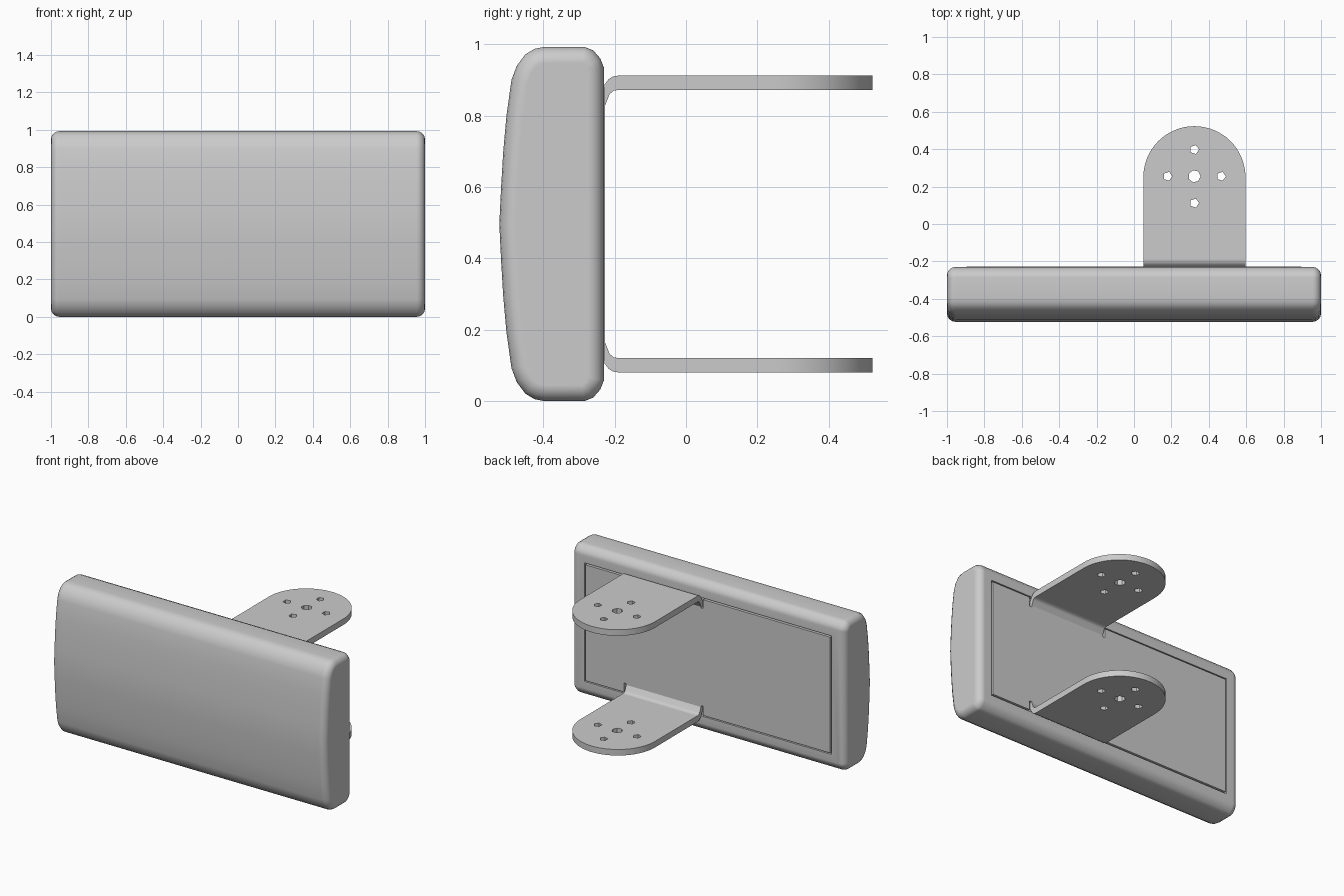
import bpy, bmesh
from math import sin, cos, pi, radians
from mathutils import Vector

if "Cube" in bpy.data.objects:
    bpy.data.objects.remove(bpy.data.objects["Cube"], do_unlink=True)

MID = 0.4965              # mirror height of the whole model
X0, X1 = 0.05, 0.596      # bracket tab width
XC, R = (X0 + X1) / 2, (X1 - X0) / 2

grey = bpy.data.materials.new("plain_grey")
grey.use_nodes = True
grey.diffuse_color = (0.6, 0.6, 0.6, 1)
grey.node_tree.nodes["Principled BSDF"].inputs["Base Color"].default_value = (0.6, 0.6, 0.6, 1)


def select(ob):
    bpy.ops.object.select_all(action='DESELECT')
    ob.select_set(True)
    bpy.context.view_layer.objects.active = ob


def apply_mod(ob, kind, **props):
    select(ob)
    mod = ob.modifiers.new(kind, kind)
    for key, value in props.items():
        setattr(mod, key, value)
    bpy.ops.object.modifier_apply(modifier=mod.name)


def smooth(ob, angle):
    select(ob)
    bpy.ops.object.shade_smooth_by_angle(angle=radians(angle))


def prism(name, points, offset):
    """Extrude a closed outline along an offset."""
    bm = bmesh.new()
    face = bm.faces.new([bm.verts.new(p) for p in points])
    new = bmesh.ops.extrude_face_region(bm, geom=[face])["geom"]
    moved = [v for v in new if isinstance(v, bmesh.types.BMVert)]
    bmesh.ops.translate(bm, verts=moved, vec=Vector(offset))
    bmesh.ops.recalc_face_normals(bm, faces=bm.faces)
    mesh = bpy.data.meshes.new(name)
    bm.to_mesh(mesh)
    bm.free()
    mesh.materials.append(grey)
    ob = bpy.data.objects.new(name, mesh)
    bpy.context.collection.objects.link(ob)
    return ob


def flip(z):
    return 2 * MID - z


def circle(cx, cy, r, n, start=0.0):
    return [(cx + r * cos(start + 2 * pi * i / n), cy + r * sin(start + 2 * pi * i / n))
            for i in range(n)]


# Cushion: bulged side profile, mirrored top to bottom, with rounded ends
upper = [(-.518, .6), (-.512, .7), (-.503, .8), (-.489, .9), (-.474, .94), (-.45, .972),
         (-.425, .987), (-.395, .993), (-.285, .993), (-.26, .983), (-.24, .96), (-.23, .935)]
profile = [(-.523, MID)] + upper + [(y, flip(z)) for y, z in reversed(upper)]
cushion = prism("cushion", [(-1, y, z) for y, z in profile], (2, 0, 0))
apply_mod(cushion, 'BEVEL', width=0.045, segments=4, limit_method='ANGLE',
          angle_limit=radians(60), use_clamp_overlap=False)

# Shallow recess in the back that leaves a thin groove round the plate
HX, ZT, GAP = 0.895, 0.879, 0.009
a, t = HX + GAP, ZT + GAP
cutter = prism("recess_cutter", [(-a, -.25, flip(t)), (a, -.25, flip(t)), (a, -.25, t), (-a, -.25, t)],
               (0, 0.1, 0))
cutter.hide_render = True
apply_mod(cushion, 'BOOLEAN', object=cutter, operation='DIFFERENCE', solver='EXACT')
bpy.data.objects.remove(cutter, do_unlink=True)
smooth(cushion, 35)
apply_mod(cushion, 'WEIGHTED_NORMAL', keep_sharp=True)

# Back plate with relief slots beside each bent tab
W, D = 0.016, 0.06
edge = [(-HX, ZT), (X0 - W, ZT), (X0 - W, ZT - D), (X0, ZT - D), (X0, ZT - .02),
        (X1, ZT - .02), (X1, ZT - D), (X1 + W, ZT - D), (X1 + W, ZT), (HX, ZT)]
outline = edge + [(x, flip(z)) for x, z in reversed(edge)]
prism("back_plate", [(x, -.246, z) for x, z in outline], (0, 0.019, 0))

# Tabs: round-ended drilled sheets, each with a bend into the plate
YC = 0.25
arc = [(XC + R * cos(pi * i / 32), YC + R * sin(pi * i / 32)) for i in range(33)]
loops = [[(X1, -.19)] + arc + [(X0, -.19)], circle(XC, YC + .005, .033, 7)]
loops += [circle(XC + .143 * cos(k * pi / 2), YC + .005 + .143 * sin(k * pi / 2), .025, 5)
          for k in range(4)]
bend = [(-.19, .912), (-.205, .91), (-.217, .902), (-.23, .885), (-.242, .865),
        (-.242, .81), (-.228, .825), (-.214, .86), (-.203, .87), (-.19, .872)]

for side, mirrored in (("upper", False), ("lower", True)):
    curve = bpy.data.curves.new(side + "_tab", 'CURVE')
    curve.dimensions = '2D'
    curve.fill_mode = 'BOTH'
    curve.extrude = 0.02
    for loop in loops:
        spline = curve.splines.new('POLY')
        spline.points.add(len(loop) - 1)
        spline.use_cyclic_u = True
        for point, (x, y) in zip(spline.points, loop):
            point.co = (x, y, 0, 1)
    tab = bpy.data.objects.new(side + "_tab", curve)
    bpy.context.collection.objects.link(tab)
    tab.location.z = flip(.892) if mirrored else .892
    select(tab)
    bpy.ops.object.convert(target='MESH')
    tab = bpy.context.view_layer.objects.active
    apply_mod(tab, 'WELD', merge_threshold=0.0005)
    tab.data.materials.clear()
    tab.data.materials.append(grey)
    smooth(tab, 30)

    pts = [(X0, y, flip(z) if mirrored else z) for y, z in bend]
    smooth(prism(side + "_bend", pts, (X1 - X0, 0, 0)), 40)
